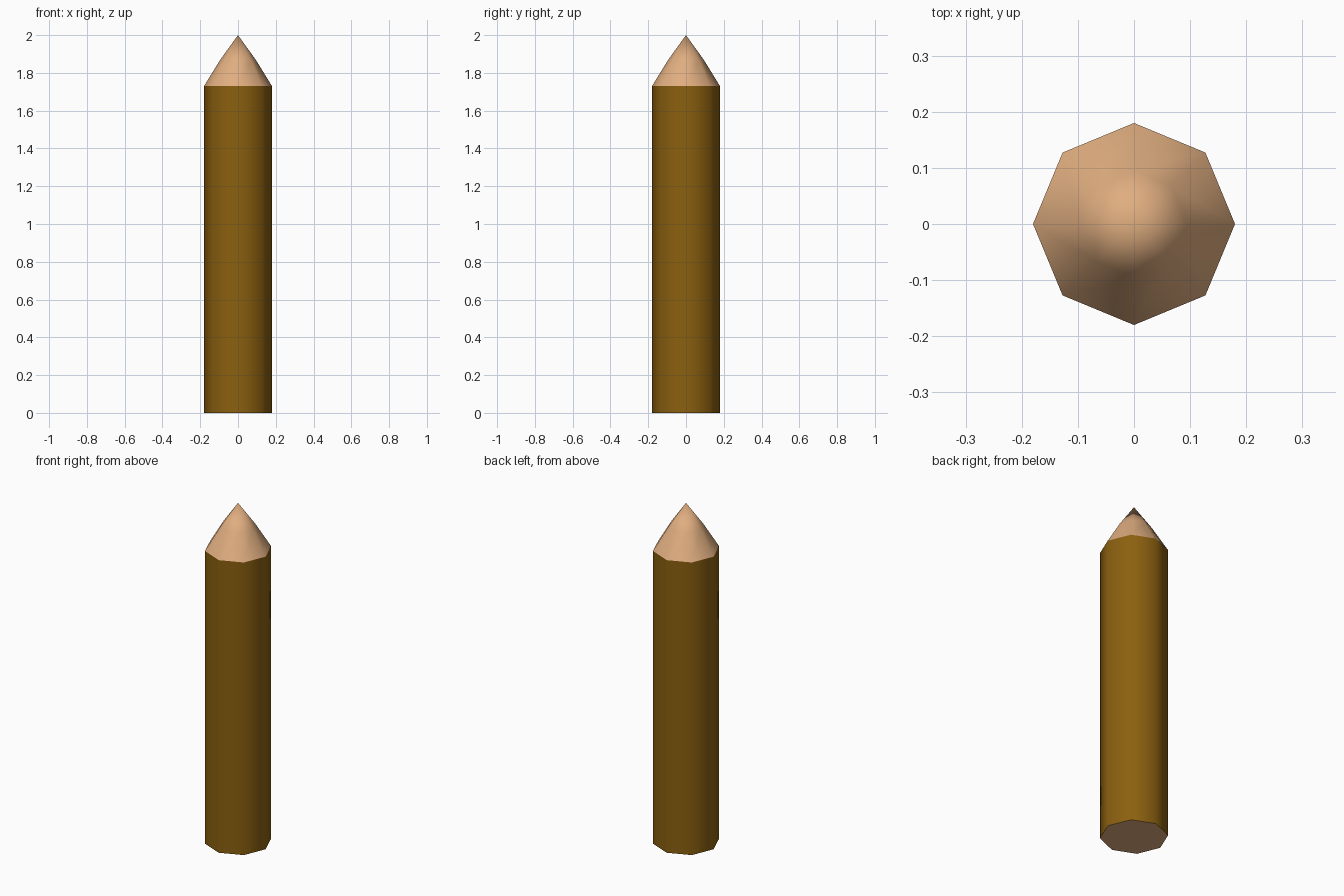
import bpy, bmesh, math

if "Cube" in bpy.data.objects:
    bpy.data.objects.remove(bpy.data.objects["Cube"])


def material(name, rgb):
    def lin(c):
        c /= 255
        return c / 12.92 if c <= 0.04045 else ((c + 0.055) / 1.055) ** 2.4
    m = bpy.data.materials.new(name)
    m.diffuse_color = (*[lin(c) for c in rgb], 1)
    m.use_nodes = True
    m.node_tree.nodes["Principled BSDF"].inputs["Base Color"].default_value = m.diffuse_color
    return m


def lathe(name, profile, mats, sides=8):
    """Octagonal solid from (radius, height) rings; radius 0 makes a point."""
    bm = bmesh.new()
    rings = []
    for r, z in profile:
        n = sides if r > 0 else 1
        rings.append([bm.verts.new((r * math.cos(math.tau * i / sides),
                                    r * math.sin(math.tau * i / sides), z))
                      for i in range(n)])
    for a, b in zip(rings, rings[1:]):
        for i in range(sides):
            j = (i + 1) % sides
            f = bm.faces.new((a[i], a[j], b[0]) if len(b) == 1
                             else (a[i], a[j], b[j], b[i]))
            f.smooth = True
    me = bpy.data.meshes.new(name)
    # flat cut end on the ground
    if profile[0][1] == 0:
        cap = bm.faces.new(rings[0][::-1])
        cap.material_index = 1
        for e in cap.edges:
            e.smooth = False
    bm.to_mesh(me)
    bm.free()
    for m in mats:
        me.materials.append(m)
    ob = bpy.data.objects.new(name, me)
    bpy.context.collection.objects.link(ob)
    return ob


bark = material("brown bark", (139, 96, 15))
wood = material("cut wood", (224, 174, 128))

# Bark-covered post with bare wood underneath
lathe("stake_post", [(0.18, 0), (0.18, 1.73)], [bark, wood])
# Sharpened point, slightly bulged
lathe("stake_point", [(0.18, 1.73), (0.095, 1.868), (0, 2.0)], [wood])
